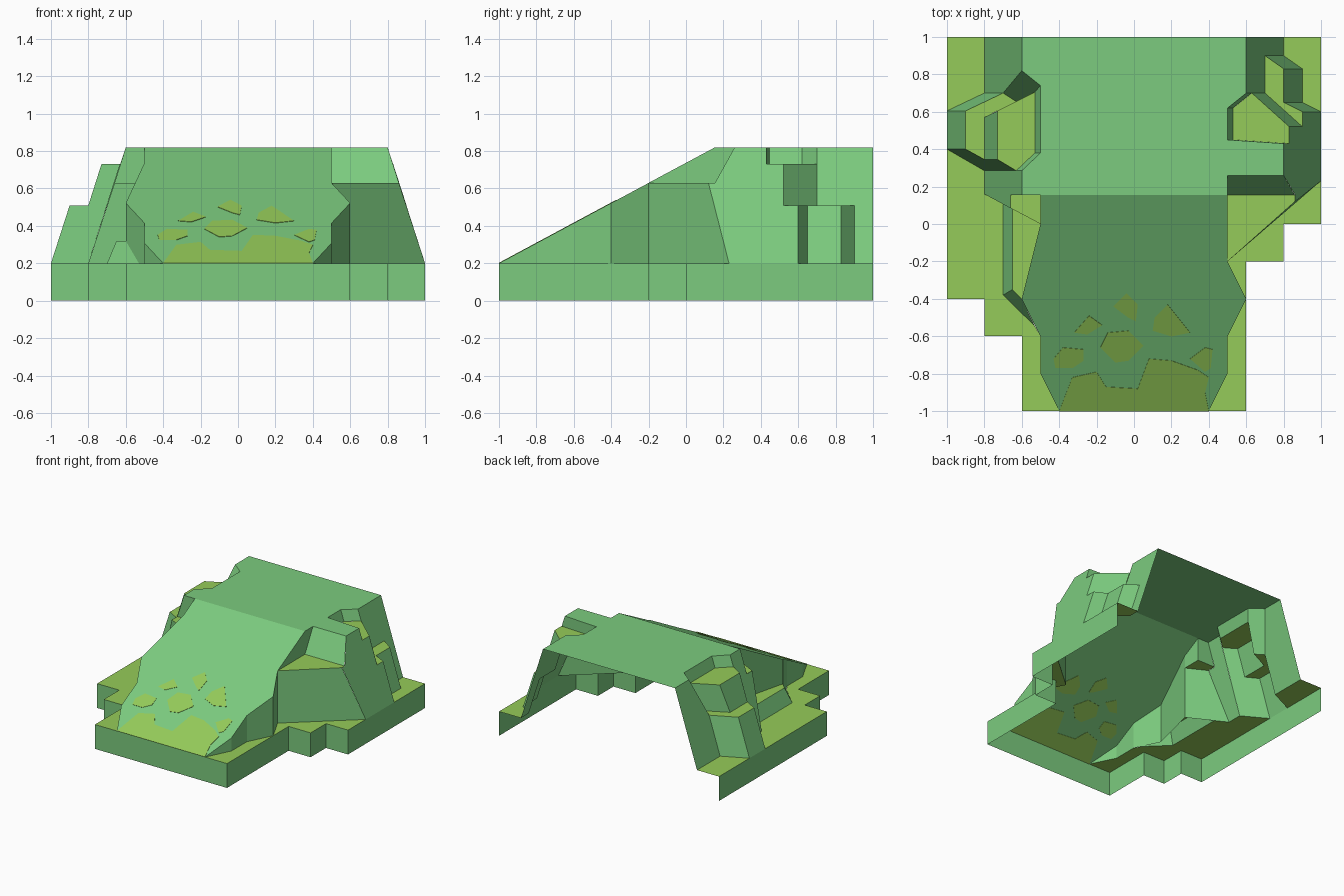
import bpy
import bmesh
from mathutils import Vector

cube = bpy.data.objects.get("Cube")
if cube:
    bpy.data.objects.remove(cube, do_unlink=True)

GROUND, TOP = .2, .82                 # heights of the base and the plateau
FRONT, CREST, BACK = -1, .155, 1      # where the ramp starts and ends
LEAN = .2 / (TOP - GROUND)            # outward lean of the cliffs


def material(name, colour):
    mat = bpy.data.materials.new(name)
    mat.use_nodes = True
    mat.diffuse_color = (*colour, 1)
    shader = mat.node_tree.nodes["Principled BSDF"]
    shader.inputs["Base Color"].default_value = (*colour, 1)
    shader.inputs["Roughness"].default_value = 1
    return mat


green = material("leaf green", (.2, .6, .21))
olive = material("olive grass", (.3, .6, .1))


def part(name, faces, mat):
    """Open shell from a list of polygons, with every face turned outward."""
    bm = bmesh.new()
    centre = Vector((0, .3, 0))
    for points in faces:
        corners = []
        for point in points:
            if point not in corners:
                corners.append(point)
        if len(corners) < 3:
            continue
        face = bm.faces.new([bm.verts.new(p) for p in corners])
        face.normal_update()
        outward = face.calc_center_median() - centre
        outward.z = 0
        upright = abs(face.normal.z) < .015
        facing = face.normal.dot(outward) if upright else face.normal.z
        if facing < 0:
            face.normal_flip()
    bmesh.ops.remove_doubles(bm, verts=bm.verts, dist=.0005)
    mesh = bpy.data.meshes.new(name)
    bm.to_mesh(mesh)
    bm.free()
    mesh.materials.append(mat)
    obj = bpy.data.objects.new(name, mesh)
    bpy.context.collection.objects.link(obj)
    return obj


def ramp_height(y):
    return GROUND + (y - FRONT) / (CREST - FRONT) * (TOP - GROUND)


def level(plan, z):
    return [(x, y, z) for x, y in plan]


def strip(upper, lower):
    """Quads between two paths of equal length."""
    return [[upper[i], upper[i + 1], lower[i + 1], lower[i]]
            for i in range(len(upper) - 1)]


def leaning(plan, z_top, z_bottom, side):
    """Cliff band whose foot is pushed outward along x."""
    push = side * LEAN * (z_top - z_bottom)
    foot = [(x + push, y, z_bottom) for x, y in plan]
    return strip(level(plan, z_top), foot)


def slope(side, rim, outline):
    """Face on the leaning cliff plane, outlined in (y, z)."""
    return [(side * (rim + LEAN * (TOP - z)), y, z) for y, z in outline]


# Base: stepped outline, open at the back and below
right_steps = [(.6, -1), (.6, -.2), (.8, -.2), (.8, 0), (1, 0), (1, 1)]
left_steps = [(-1, 1), (-1, -.4), (-.8, -.4), (-.8, -.6), (-.6, -.6), (-.6, -1)]
border = left_steps + right_steps
part("base_wall", strip(level(border, GROUND), level(border, 0)), green)

# Ramp and plateau
right_edge = [(.4, -1), (.5, -.8), (.5, -.6), (.6, -.4), (.5, -.2)]
left_edge = [(-.4, -1), (-.5, -.8), (-.5, -.6), (-.6, -.4), (-.5, 0)]
ramp_plan = right_edge + [(.5, CREST), (-.5, CREST)] + left_edge[::-1]
part("ramp", [[(x, y, ramp_height(y)) for x, y in ramp_plan]], green)

right_notch = [(.8, .43), (.5, .45), (.5, .62), (.6, .7)]
left_notch = [(-.5, .74), (-.5, .38), (-.6, .285)]
plateau_plan = ([(.5, CREST), (.5, .26), (.8, .26)] + right_notch
                + [(.6, BACK), (-.6, BACK), (-.6, .82)] + left_notch
                + [(-.6, CREST)])
part("plateau", [level(plateau_plan, TOP)], green)

# Upright banks along both ramp edges
banks = []
for edge in (right_edge, left_edge):
    rim = [(x, y, ramp_height(y)) for x, y in edge]
    banks += strip(rim, level(edge, GROUND))
part("ramp_banks", banks, green)

# Heights of the grassy ledges
HIGH, SHOULDER, MIDDLE, LOW = .73, .63, .51, .32

# Cliff on the +x side
shoulder_r = [(.5, -.2), (.86, .12), (.86, CREST), (.5, CREST)]
high_r = [(.83, .52), (.63, .7)]
middle_r = [(.9, .6), (.8, .65), (.8, .83), (.7, .9)]
cliff = [
    slope(1, .8, [(.26, TOP), (.43, TOP), (.43, HIGH), (.52, HIGH),
                  (.52, MIDDLE), (.6, MIDDLE), (.6, GROUND), (.23, GROUND),
                  (.12, SHOULDER), (CREST, SHOULDER)]),
    slope(1, .6, [(BACK, TOP), (.7, TOP), (.7, MIDDLE), (.9, MIDDLE),
                  (.9, GROUND), (BACK, GROUND)]),
    level(shoulder_r[:2], SHOULDER) + level([(1, .23), (.5, -.2)], GROUND),
    level(shoulder_r[2:], SHOULDER) + level([(.5, .26), (.8, .26)], TOP),
    level([(.5, -.2), (.5, CREST)], SHOULDER)
    + level([(.5, .26), (.5, CREST)], TOP),
]
cliff += leaning(right_notch, TOP, HIGH, 1)
cliff += leaning(high_r, HIGH, MIDDLE, 1)
cliff += leaning(middle_r, MIDDLE, GROUND, 1)
part("left_cliff", cliff, green)

# Cliff on the -x side
shoulder_l = [(-.5, 0), (-.66, .085), (-.66, CREST), (-.5, CREST)]
high_l = [(-.53, .706), (-.53, .38), (-.63, .285), (-.73, .345), (-.73, .605)]
middle_l = [(-.63, .655), (-.7, .7), (-.9, .605), (-.9, .4),
            (-.8, .345), (-.8, .57)]
cliff = [
    slope(-1, .6, [(BACK, TOP), (.82, TOP), (.7, MIDDLE), (.7, GROUND),
                   (BACK, GROUND)]),
    slope(-1, .6, [(.285, TOP), (CREST, TOP), (CREST, SHOULDER),
                   (.085, SHOULDER), (.16, GROUND), (.285, GROUND)]),
    slope(-1, .7, [(.345, HIGH), (.605, HIGH), (.57, MIDDLE), (.345, MIDDLE)]),
    slope(-1, .8, [(.4, MIDDLE), (.605, MIDDLE), (.605, GROUND), (.4, GROUND)]),
    level([(-.6, .82), (-.5, .74)], TOP) + level(high_l[:1], HIGH)
    + level(middle_l[:2], MIDDLE),
    level([high_l[0], high_l[4]], HIGH)
    + level([middle_l[5], middle_l[0]], MIDDLE),
    level(high_l[2:4], HIGH) + level([middle_l[4], middle_l[3]], MIDDLE)
    + level([(-1, .4), (-.8, .285)], GROUND),
    level(shoulder_l[:2], SHOULDER) + level([(-.8, .16), (-.5, 0)], GROUND),
    level([(-.6, CREST), (-.5, CREST)], TOP)
    + level(shoulder_l[:1:-1], SHOULDER),
    [(-.5, 0, SHOULDER), (-.5, CREST, SHOULDER), (-.5, CREST, TOP),
     (-.5, 0, ramp_height(0))],
]
cliff += strip(level(left_notch, TOP), level(high_l[:3], HIGH))
cliff += leaning(middle_l[1:3], MIDDLE, GROUND, -1)
part("right_cliff", cliff, green)

# Low spur beside the ramp
spur = [(-.65, .08), (-.65, -.35), (-.6, -.4)]
spur_foot = [(-.7, .107), (-.7, -.38), (-.53, -.546)]
part("spur", strip(level(spur, LOW), level(spur_foot, GROUND)), green)

# Grass on the ledges and on the ground around the hill
high_floor_r = [(.83, .43), (.53, .45), (.53, .62), (.63, .7), (.83, .52)]
middle_floor_r = [(.9, .52)] + middle_r + [(.7, .7)]
part("grass_ledges", [
    level(shoulder_r, SHOULDER), level(high_floor_r, HIGH),
    level(middle_floor_r, MIDDLE), level(shoulder_l, SHOULDER),
    level(high_l, HIGH), level(middle_l, MIDDLE),
    level(spur + [(-.5, 0)], LOW)], olive)
part("grass_ground", [
    level(right_steps[:-1] + [(1, .23)] + right_edge[::-1], GROUND),
    level([(1, .6), (1, 1), (.8, 1), (.8, .9), (.9, .83), (.9, .65)], GROUND),
    level(left_edge[:3] + spur_foot[::-1] + [(-.8, .16), (-.8, .285), (-1, .4)]
          + left_steps[1:], GROUND),
    level([(-1, .605), (-1, 1), (-.8, 1), (-.8, .7)], GROUND)], olive)

# Grass patches: thin plates set through the ramp
patches = [
    [(-.4, -1), (-.33, -.82), (-.2, -.79), (-.15, -.87), (.02, -.88),
     (.08, -.72), (.2, -.73), (.34, -.78), (.4, -.82), (.38, -.9), (.4, -1)],
    [(-.43, -.72), (-.38, -.66), (-.27, -.67), (-.27, -.73), (-.33, -.77),
     (-.42, -.77)],
    [(-.32, -.58), (-.24, -.49), (-.17, -.54), (-.25, -.59)],
    [(-.18, -.66), (-.14, -.58), (-.03, -.57), (.05, -.65), (-.03, -.73),
     (-.1, -.74)],
    [(-.11, -.44), (-.04, -.37), (.02, -.43), (.01, -.52), (-.03, -.5)],
    [(.1, -.57), (.11, -.5), (.18, -.43), (.3, -.58), (.2, -.6)],
    [(.3, -.72), (.38, -.66), (.42, -.67), (.41, -.77), (.38, -.79)],
]
plates = part("grass_patches", [[(x, y, ramp_height(y)) for x, y in patch]
                                for patch in patches], olive)
thick = plates.modifiers.new("Thickness", 'SOLIDIFY')
thick.thickness = .005
thick.offset = 0
